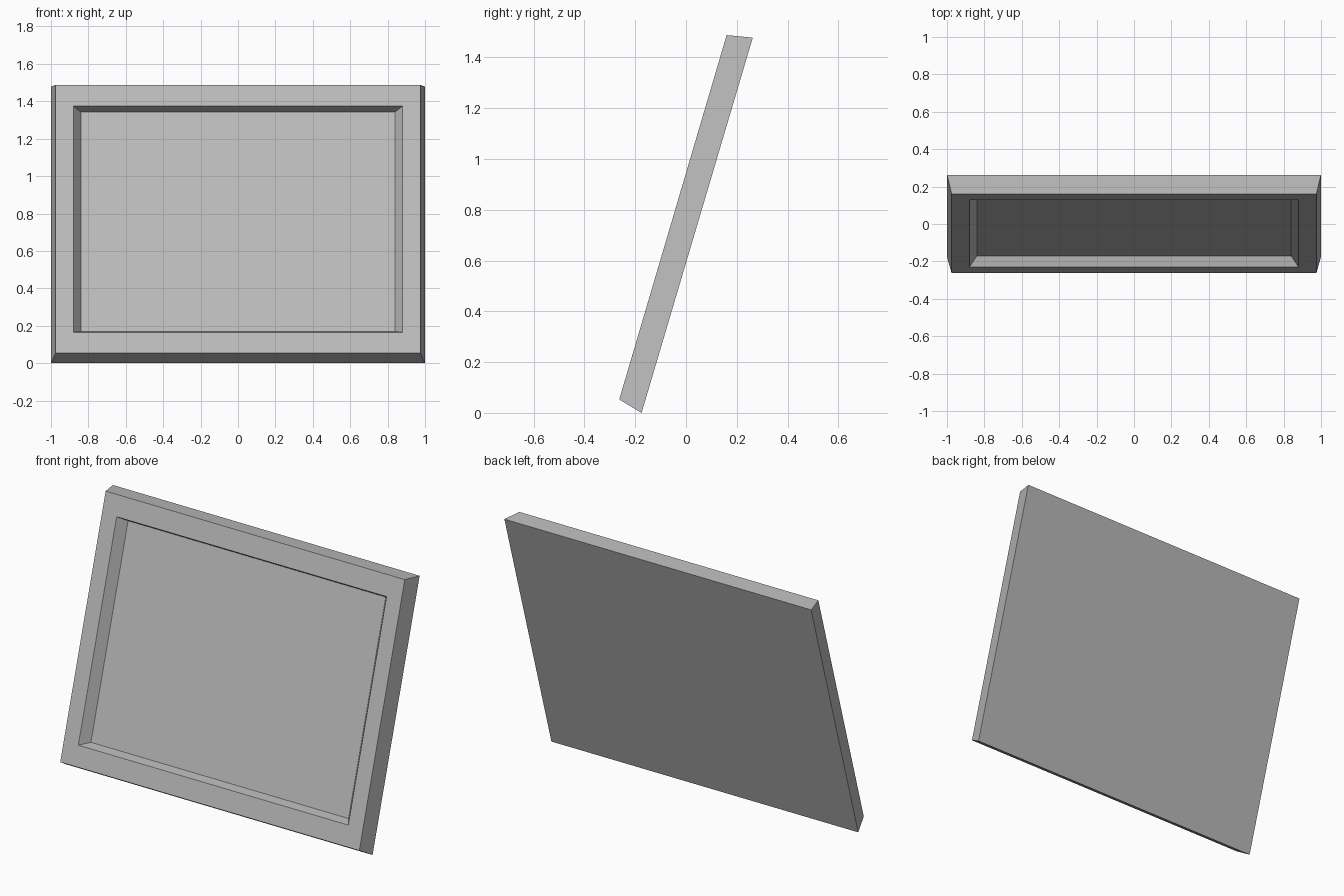
import bpy, bmesh

cube = bpy.data.objects.get("Cube")
if cube:
    bpy.data.objects.remove(cube, do_unlink=True)

grey = bpy.data.materials.new("light grey")
grey.use_nodes = True
colour = (0.5, 0.5, 0.5, 1)
grey.diffuse_color = colour
grey.node_tree.nodes["Principled BSDF"].inputs["Base Color"].default_value = colour


def ring(bm, half, bottom, top):
    """Rectangle leaning back; bottom and top are (y, z)."""
    return [bm.verts.new((x, y, z)) for x, (y, z) in
            ((-half, bottom), (half, bottom), (half, top), (-half, top))]


def bridge(bm, a, b):
    for i in range(4):
        j = (i + 1) % 4
        bm.faces.new((a[i], a[j], b[j], b[i]))


def finish(bm, name):
    bmesh.ops.recalc_face_normals(bm, faces=bm.faces)
    mesh = bpy.data.meshes.new(name)
    bm.to_mesh(mesh)
    bm.free()
    mesh.materials.append(grey)
    obj = bpy.data.objects.new(name, mesh)
    bpy.context.collection.objects.link(obj)


# Leaning tray: flat back, tapered outer sides, flat rim and a sloped recess
bm = bmesh.new()
back = ring(bm, 1.0, (-0.175, 0.0), (0.263, 1.478))
front = ring(bm, 0.975, (-0.263, 0.053), (0.16, 1.488))
opening = ring(bm, 0.88, (-0.23, 0.165), (0.127, 1.375))
floor = ring(bm, 0.84, (-0.17, 0.17), (0.176, 1.343))
for outer, inner in ((back, front), (front, opening), (opening, floor)):
    bridge(bm, outer, inner)
bm.faces.new(back)
bm.faces.new(floor)
finish(bm, "framed_panel")
